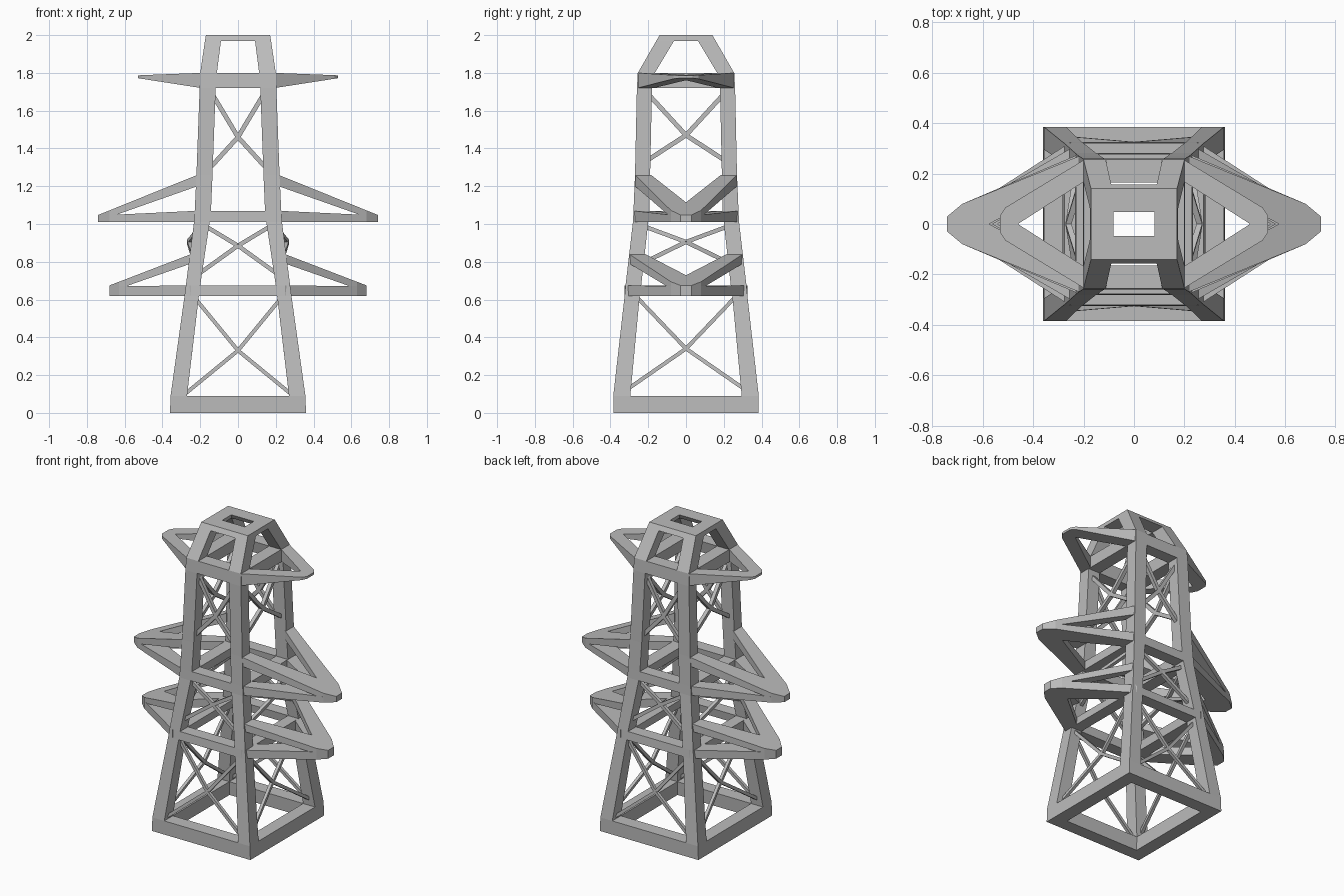
import bpy, bmesh
from mathutils import Vector

if "Cube" in bpy.data.objects:
    bpy.data.objects.remove(bpy.data.objects["Cube"])

steel = bpy.data.materials.new("grey_steel")
steel.diffuse_color = (0.5, 0.5, 0.5, 1)
steel.use_nodes = True
steel.node_tree.nodes["Principled BSDF"].inputs["Base Color"].default_value = steel.diffuse_color


def finish(name, bm):
    bmesh.ops.recalc_face_normals(bm, faces=bm.faces[:])
    me = bpy.data.meshes.new(name)
    bm.to_mesh(me)
    bm.free()
    me.materials.append(steel)
    ob = bpy.data.objects.new(name, me)
    bpy.context.collection.objects.link(ob)


def loft(bm, rings):
    """Join same-sized closed loops into a capped solid."""
    vs = [[bm.verts.new(p) for p in r] for r in rings]
    n = len(vs[0])
    for a, b in zip(vs, vs[1:]):
        for i in range(n):
            j = (i + 1) % n
            bm.faces.new((a[i], a[j], b[j], b[i]))
    bm.faces.new(vs[0][::-1])
    bm.faces.new(vs[-1])


def bar(bm, p, q, t):
    """Square bar between two points."""
    p, q = Vector(p), Vector(q)
    d = (q - p).normalized()
    # one side of the section follows the panel plane
    ref = Vector((0, 1, 0)) if abs(d.x) > abs(d.y) else Vector((1, 0, 0))
    u = d.cross(ref).normalized() * t / 2
    v = d.cross(u).normalized() * t / 2
    loft(bm, [[c + u + v, c - u + v, c - u - v, c + u - v] for c in (p, q)])


# Tower levels: z, outer x, outer y, inner x, inner y
LEVELS = [(0, .36, .385, .272, .30), (.09, .357, .385, .27, .295),
          (.62, .283, .325, .207, .245), (.675, .276, .32, .20, .237),
          (1.01, .233, .281, .15, .20), (1.07, .229, .278, .143, .194),
          (1.26, .22, .27, .135, .19), (1.72, .203, .26, .118, .18),
          (1.80, .20, .255, .112, .165), (1.97, .175, .157, .09, .063),
          (2.0, .17, .14, .082, .047)]


def at(z):
    for a, b in zip(LEVELS, LEVELS[1:]):
        if a[0] <= z <= b[0]:
            f = (z - a[0]) / (b[0] - a[0])
            return [s + (t - s) * f for s, t in zip(a, b)]


# Corner legs
bm = bmesh.new()
for sx in (-1, 1):
    for sy in (-1, 1):
        loft(bm, [[(sx * ox, sy * oy, z), (sx * ix, sy * oy, z),
                   (sx * ix, sy * iy, z), (sx * ox, sy * iy, z)]
                  for z, ox, oy, ix, iy in LEVELS])
finish("corner_legs", bm)

# Horizontal frames between the legs
for name, z0, z1 in (("base_frame", 0, .09), ("lower_frame", .62, .675),
                     ("middle_frame", 1.01, 1.07), ("upper_frame", 1.72, 1.80),
                     ("top_frame", 1.97, 2.0)):
    bm = bmesh.new()
    for s in (-1, 1):
        front, side = [], []
        for z, ox, oy, ix, iy in (at(z0), at(z1)):
            front.append([(-ix, s * oy, z), (ix, s * oy, z), (ix, s * iy, z), (-ix, s * iy, z)])
            side.append([(s * ox, -iy, z), (s * ox, iy, z), (s * ix, iy, z), (s * ix, -iy, z)])
        loft(bm, front)
        loft(bm, side)
    finish(name, bm)

# Cross braces: (lower z, centre z, upper z) for front and side, side centre x, thickness
for name, fz, sz, cx, t in (("lower_braces", (.10, .33, .60), (.13, .34, .61), .25, .02),
                            ("middle_braces", (.74, .885, .985), (.79, .905, .985), .26, .022),
                            ("upper_braces", (1.30, 1.46, 1.68), (1.34, 1.47, 1.68), .175, .024)):
    bm = bmesh.new()
    for s in (-1, 1):
        _, ox, oy, ix, iy = at(fz[1])
        c = (0, s * (oy + iy) / 2, fz[1])
        for z in (fz[0], fz[2]):
            _, ox, oy, ix, iy = at(z)
            for m in (-1, 1):
                bar(bm, c, (m * (ix + .012), s * (oy + iy) / 2, z), t)
        c = (s * cx, 0, sz[1])
        for z in (sz[0], sz[2]):
            _, ox, oy, ix, iy = at(z)
            for m in (-1, 1):
                bar(bm, c, (s * (ox + ix) / 2, m * (iy + .012), z), t)
    finish(name, bm)


def arm(name, half, apex, top, bottom):
    """V-shaped arm: half outline (x, y) from root to tip, heights linear in x."""
    bm = bmesh.new()
    x0, x1 = half[0][0], half[-1][0]
    outline = half[1:] + [(x, -y) for x, y in half[:0:-1]]
    outline += [(half[0][0], -half[0][1]), (apex[0], -apex[1]), (apex[2], 0), apex[:2], half[0]]

    def h(x, ends):
        return ends[0] + (ends[1] - ends[0]) * (x - x0) / (x1 - x0)

    for s in (-1, 1):
        loft(bm, [[(s * x, y, h(x, e)) for x, y in outline] for e in (bottom, top)])
    finish(name, bm)


# Arms: outer half outline, inner root and inner point, top and bottom heights
arm("lower_arms", [(.25, .325), (.63, .08), (.68, .03)], (.25, .225, .52),
    (.675, .67), (.62, .62))
arm("lower_arm_struts", [(.25, .30), (.63, .08), (.68, .03)], (.25, .215, .54),
    (.84, .675), (.79, .64))
arm("middle_arms", [(.215, .278), (.68, .08), (.74, .03)], (.215, .19, .56),
    (1.07, 1.045), (1.01, 1.01))
arm("middle_arm_struts", [(.215, .27), (.68, .08), (.74, .03)], (.215, .185, .575),
    (1.26, 1.048), (1.20, 1.015))
arm("upper_arms", [(.195, .256), (.51, .065), (.53, .035)], (.195, .17, .46),
    (1.80, 1.787), (1.72, 1.772))
